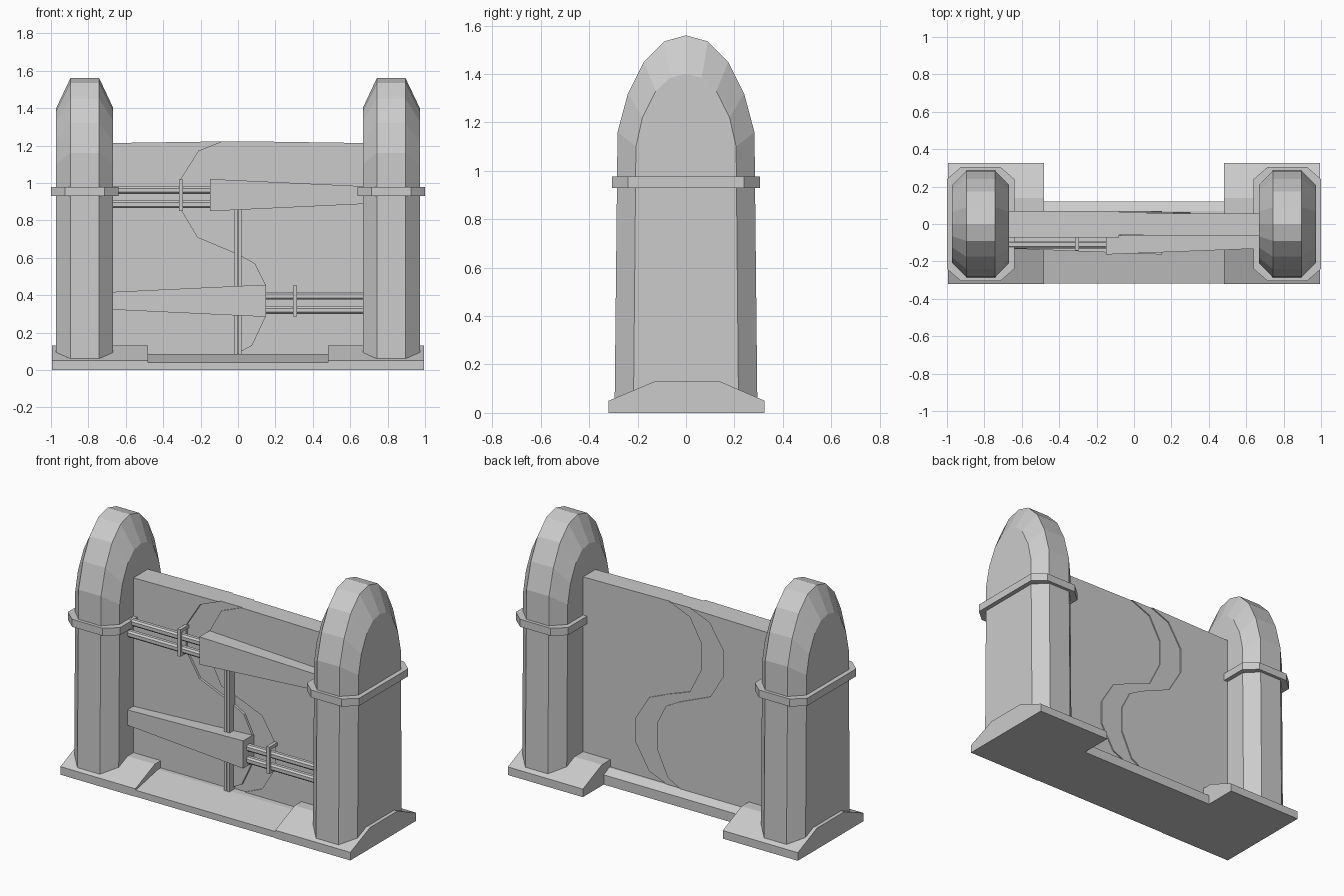
import bpy, bmesh

if "Cube" in bpy.data.objects:
    bpy.data.objects.remove(bpy.data.objects["Cube"])


def make(name, loops):
    """Skin a list of equal-length loops into a closed flat-faced solid."""
    bm = bmesh.new()
    rings = [[bm.verts.new(p) for p in loop] for loop in loops]
    n = len(rings[0])
    for a, b in zip(rings, rings[1:]):
        for i in range(n):
            j = (i + 1) % n
            bm.faces.new((a[i], a[j], b[j], b[i]))
    bm.faces.new(rings[0])
    bm.faces.new(rings[-1])
    bmesh.ops.recalc_face_normals(bm, faces=bm.faces)
    me = bpy.data.meshes.new(name)
    bm.to_mesh(me)
    bm.free()
    ob = bpy.data.objects.new(name, me)
    bpy.context.collection.objects.link(ob)
    return ob


def along_x(name, prof, x0, x1):
    return make(name, [[(x, y, z) for y, z in prof] for x in (x0, x1)])


def along_y(name, prof, y0, y1):
    return make(name, [[(x, y, z) for x, z in prof] for y in (y0, y1)])


def box(name, x0, x1, y0, y1, z0, z1):
    return along_x(name, [(y0, z0), (y1, z0), (y1, z1), (y0, z1)], x0, x1)


def arch(half):
    return half + [(-y, z) for y, z in reversed(half) if y > 0]


# Pillars, collars and foot pads
outer = arch([(.295, .03), (.283, 1.16), (.24, 1.32), (.175, 1.45), (.09, 1.535), (0, 1.56)])
inner = arch([(.217, .03), (.207, 1.10), (.18, 1.22), (.125, 1.33), (.065, 1.385), (0, 1.40)])
collar = [(.64, -.24), (.715, -.305), (.925, -.305), (1, -.24),
          (1, .24), (.925, .305), (.715, .305), (.64, .24)]
pad = [(-.32, 0), (-.32, .05), (-.13, .13), (.14, .13), (.325, .05), (.325, 0)]
for side, s in (("left", -1), ("right", 1)):
    make(side + "_pillar", [[(s * x, y, z) for y, z in prof] for x, prof in
                            ((.667, inner), (.742, outer), (.896, outer), (.972, inner))])
    make(side + "_collar", [[(s * x, y, z) for x, y in collar] for z in (.93, .977)])
    along_x(side + "_foot_pad", pad, s * .48, s * .995)

# Threshold between the pads
along_x("threshold", [(-.317, 0), (-.317, .04), (-.1, .085), (.07, .085), (.12, .06), (.12, 0)], -.49, .49)

# Two door leaves meeting along an S-shaped seam
seam_l = [(-.08, 1.222), (-.21, 1.17), (-.305, 1.02), (-.305, .86), (-.215, .71), (0, .62),
          (.09, .57), (.15, .45), (.15, .29), (.075, .13), (-.02, .08)]
seam_r = [(.07, 1.222), (-.07, 1.165), (-.15, 1.02), (-.15, .86), (-.07, .7), (.08, .645),
          (.21, .59), (.302, .44), (.302, .29), (.21, .135), (.08, .08)]
along_y("left_leaf", [(-.7, .06), (-.7, 1.213)] + seam_l + [(-.02, .06)], -.072, .07)
along_y("right_leaf", [(.7, .06), (.7, 1.213)] + seam_r + [(.08, .06)], -.065, .056)
along_y("seam_strip", seam_l + seam_r[::-1], -.058, .063)

# Locking beams, sliding rods and their clips (lower set mirrors the upper)
for level, s, zc in (("upper", 1, .935), ("lower", -1, .37)):
    make(level + "_beam", [[(s * x, y, zc + dz) for y, dz in
                            ((-.05, -h), (yf, -h), (yf, h), (-.05, h))]
                           for x, h, yf in ((-.15, .086, -.163), (.7, .046, -.13))])
    for i, dz in enumerate((.026, -.05)):
        r, t = .02, .01
        octo = [(r, -t), (r, t), (t, r), (-t, r), (-r, t), (-r, -t), (-t, -r), (t, -r)]
        along_x(f"{level}_rod_{i}", [(-.11 + y, zc + dz + z) for y, z in octo], -s * .69, -s * .14)
    for i, (y0, y1, z0, z1) in enumerate(((-.142, -.128, -.085, .083), (-.128, -.06, .063, .083),
                                          (-.128, -.06, -.085, -.065))):
        box(f"{level}_clip_{i}", -s * .316, -s * .295, y0, y1, zc + z0, zc + z1)

# Vertical linkage bars
for i, x in enumerate((-.011, .011)):
    box(f"linkage_bar_{i}", x - .009, x + .009, -.11, -.05, .07, .88)
box("linkage_spine", -.01, .01, -.1, -.05, .07, .88)
